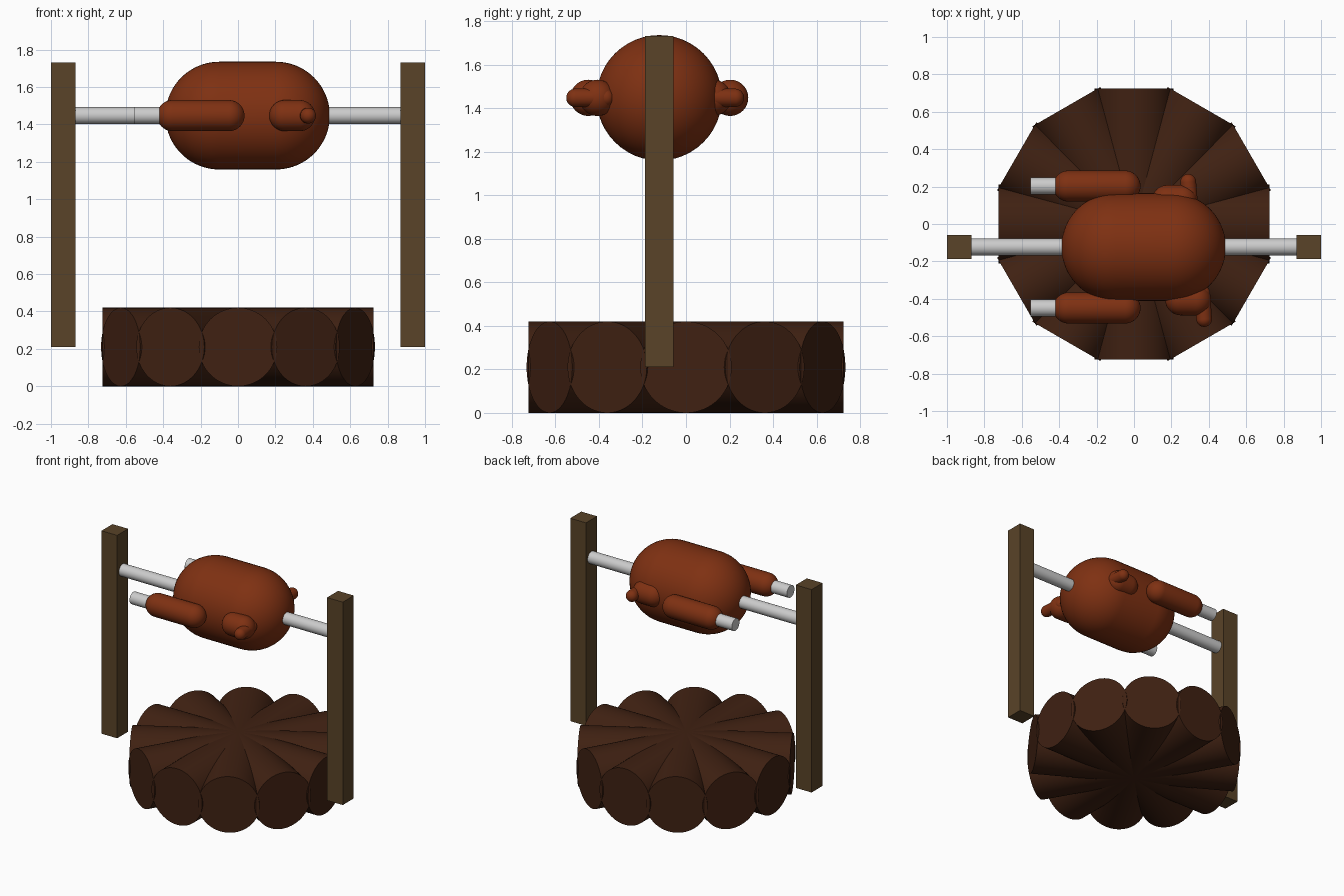
import bpy, bmesh
from math import pi, sin, cos, radians
from mathutils import Vector

if "Cube" in bpy.data.objects:
    bpy.data.objects.remove(bpy.data.objects["Cube"])

CY, CZ = -0.123, 1.447   # spit axis


def material(name, col):
    m = bpy.data.materials.new(name)
    m.diffuse_color = (*col, 1)
    m.use_nodes = True
    m.node_tree.nodes["Principled BSDF"].inputs["Base Color"].default_value = m.diffuse_color
    return m


MEAT = material("roast_meat", (0.21, 0.03, 0.006))
BARK = material("log_bark", (0.05, 0.015, 0.006))
WOOD = material("post_wood", (0.10, 0.056, 0.021))


def finish(ob, name, mat):
    ob.name = name
    if mat:
        ob.data.materials.append(mat)
    return ob


def smooth(ob):
    bpy.ops.object.select_all(action='DESELECT')
    ob.select_set(True)
    bpy.context.view_layer.objects.active = ob
    bpy.ops.object.shade_smooth_by_angle(angle=radians(35))


def rod(name, a, b, r, mat=None, sides=48):
    a, b = Vector(a), Vector(b)
    d = b - a
    bpy.ops.mesh.primitive_cylinder_add(vertices=sides, radius=r, depth=d.length, location=(a + b) / 2,
                                        rotation=d.to_track_quat('Z', 'Y').to_euler())
    ob = finish(bpy.context.object, name, mat)
    smooth(ob)
    return ob


def capsule(name, a, b, r, mat=MEAT, steps=12):
    """Lathed capsule; a and b are the centres of the round ends."""
    a, b = Vector(a), Vector(b)
    d = b - a
    bm = bmesh.new()
    prof = []
    for base, start in ((0, -pi / 2), (d.length, 0)):
        for i in range(steps + 1):
            t = start + i * pi / 2 / steps
            prof.append(bm.verts.new((r * cos(t), 0, base + r * sin(t))))
    edges = [bm.edges.new(p) for p in zip(prof, prof[1:])]
    bmesh.ops.spin(bm, geom=prof + edges, cent=(0, 0, 0), axis=(0, 0, 1),
                   angle=2 * pi, steps=48, use_duplicate=False)
    bmesh.ops.remove_doubles(bm, verts=bm.verts[:], dist=1e-4)
    bmesh.ops.recalc_face_normals(bm, faces=bm.faces[:])
    me = bpy.data.meshes.new(name)
    bm.to_mesh(me)
    bm.free()
    ob = bpy.data.objects.new(name, me)
    bpy.context.collection.objects.link(ob)
    ob.location = a
    ob.rotation_euler = d.to_track_quat('Z', 'Y').to_euler()
    smooth(finish(ob, name, mat))
    return ob


# fire logs: six crossed cylinders
for i in range(6):
    t = i * pi / 6
    e = Vector((cos(t), sin(t), 0)) * 0.724
    c = Vector((0, 0, 0.21))
    rod(f"fire_log_{i + 1}", c - e, c + e, 0.21, BARK, 64)

# square support posts
for name, s in (("left_post", -1), ("right_post", 1)):
    bpy.ops.mesh.primitive_cube_add(size=1, location=(s * 0.935, CY, 0.97))
    post = finish(bpy.context.object, name, WOOD)
    post.scale = (0.13, 0.13, 1.52)

# spit rod and roast body
rod("spit_rod", (-0.9, CY, CZ), (0.9, CY, CZ), 0.045)
capsule("roast_body", (-0.10, CY, CZ), (0.203, CY, CZ), 0.288, steps=20)

# drumsticks with leg bones
for name, s in (("front", -1), ("back", 1)):
    y = CY + s * 0.326
    capsule(name + "_drumstick", (-0.35, y, CZ), (-0.048, y, CZ), 0.083)
    rod(name + "_leg_bone", (-0.553, y, CZ), (-0.3, y, CZ), 0.045)

# wings with small folded tips
capsule("front_wing", (0.25, -0.405, CZ), (0.33, -0.407, CZ), 0.083)
capsule("front_wing_tip", (0.365, -0.37, CZ), (0.375, -0.508, CZ), 0.042)
capsule("back_wing", (0.178, 0.125, CZ), (0.255, 0.125, CZ), 0.083)
capsule("back_wing_tip", (0.30, 0.10, CZ), (0.29, 0.225, CZ), 0.042)
